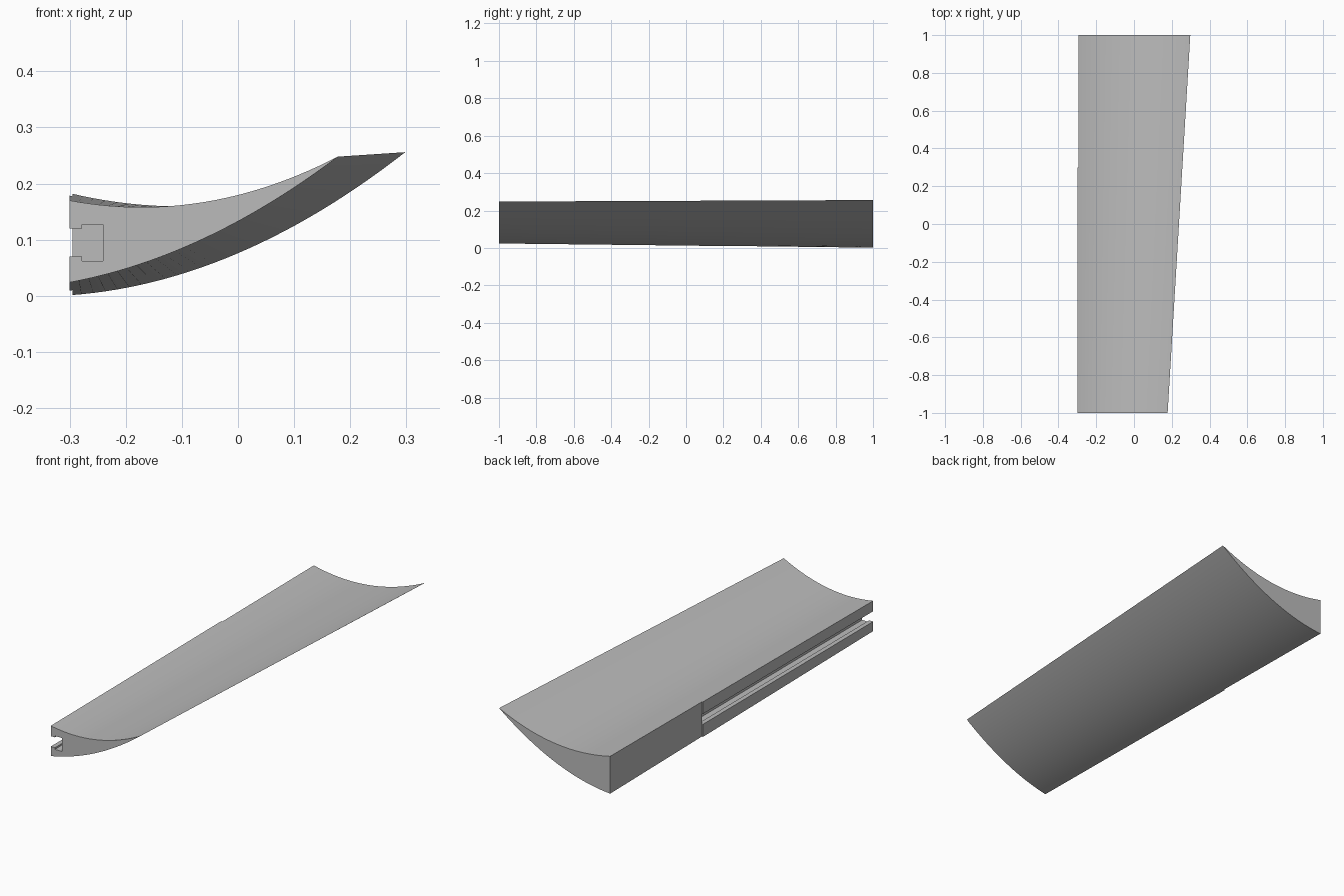
import bpy
import bmesh
import math

cube = bpy.data.objects.get("Cube")
if cube:
    bpy.data.objects.remove(cube, do_unlink=True)

STEPS = 28
LEFT = -0.3

grey = bpy.data.materials.new("plain grey")
grey.use_nodes = True
colour = (0.5, 0.5, 0.5, 1)
grey.diffuse_color = colour
grey.node_tree.nodes["Principled BSDF"].inputs["Base Color"].default_value = colour


def arc(z_root, tip, sag):
    """Sagging curve from the root wall to the tip edge, as (x, z) points."""
    points = []
    for i in range(STEPS + 1):
        t = i / STEPS
        x = LEFT + (tip[0] - LEFT) * t
        z = z_root + (tip[1] - z_root) * t - 4 * sag * t * (1 - t)
        points.append((x, z))
    return points


def section(bottom, top, tip, sag_bottom, sag_top):
    """Closed outline: along the underside to the tip, back over the top."""
    return arc(bottom, tip, sag_bottom) + arc(top, tip, sag_top)[-2::-1]


def loft(name, outline_a, outline_b, y_a, y_b):
    """Solid between two outlines with the same number of points."""
    bm = bmesh.new()
    a = [bm.verts.new((x, y_a, z)) for x, z in outline_a]
    b = [bm.verts.new((x, y_b, z)) for x, z in outline_b]
    bm.faces.new(a)
    bm.faces.new(b[::-1])
    for i in range(len(a)):
        j = (i + 1) % len(a)
        bm.faces.new((a[j], a[i], b[i], b[j]))
    bmesh.ops.recalc_face_normals(bm, faces=bm.faces)
    mesh = bpy.data.meshes.new(name)
    bm.to_mesh(mesh)
    bm.free()
    mesh.materials.append(grey)
    obj = bpy.data.objects.new(name, mesh)
    bpy.context.collection.objects.link(obj)
    return obj


def cut(body, cutter):
    """Subtract the cutter for good and remove it."""
    cutter.hide_render = True
    mod = body.modifiers.new("cut", 'BOOLEAN')
    mod.operation = 'DIFFERENCE'
    mod.solver = 'EXACT'
    mod.object = cutter
    bpy.context.view_layer.objects.active = body
    bpy.ops.object.modifier_apply(modifier=mod.name)
    bpy.data.objects.remove(cutter, do_unlink=True)


# Curved tapering blade, wider at the back
front = section(0.024, 0.170, (0.178, 0.248), 0.034, 0.042)
back = section(0.001, 0.183, (0.298, 0.256), 0.053, 0.054)
blade = loft("curved_blade", front, back, -1, 1)

# T-shaped mounting slot along the front part of the root wall
slot = [(-0.35, 0.07), (-0.278, 0.07), (-0.278, 0.062), (-0.241, 0.062),
        (-0.241, 0.127), (-0.278, 0.127), (-0.278, 0.12), (-0.35, 0.12)]
cut(blade, loft("slot_cutter", slot, slot, -1.1, 0.3))

# Shallow step in the root wall behind the slot
step = [(-0.4, -0.1), (-0.295, -0.1), (-0.295, 0.4), (-0.4, 0.4)]
cut(blade, loft("step_cutter", step, step, 0.3, 1.1))

# Smooth curved skins with crisp edges
bpy.ops.object.select_all(action='DESELECT')
blade.select_set(True)
bpy.context.view_layer.objects.active = blade
bpy.ops.object.shade_smooth_by_angle(angle=math.radians(20))
